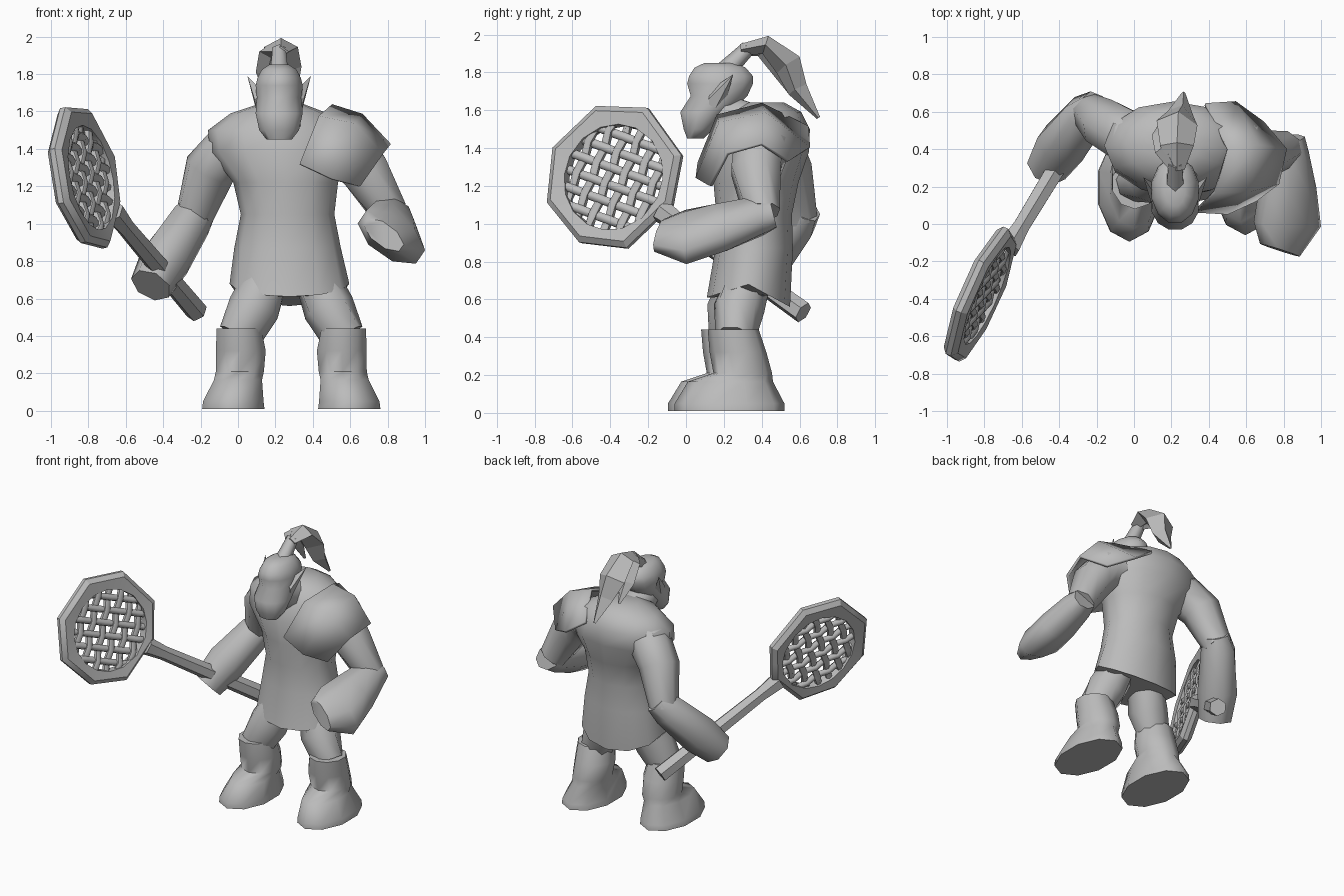
import bpy, bmesh, math
from mathutils import Vector as V

if "Cube" in bpy.data.objects:
    bpy.data.objects.remove(bpy.data.objects["Cube"])

grey = bpy.data.materials.new("plain grey")
grey.use_nodes = True
grey.diffuse_color = (0.5, 0.5, 0.5, 1)
grey.node_tree.nodes["Principled BSDF"].inputs["Base Color"].default_value = (0.5, 0.5, 0.5, 1)
Z = V((0, 0, 1))


def finish(name, bm, smooth=60):
    bmesh.ops.recalc_face_normals(bm, faces=bm.faces)
    me = bpy.data.meshes.new(name)
    bm.to_mesh(me)
    bm.free()
    me.materials.append(grey)
    ob = bpy.data.objects.new(name, me)
    bpy.context.collection.objects.link(ob)
    if smooth:
        bpy.ops.object.select_all(action='DESELECT')
        ob.select_set(True)
        bpy.context.view_layer.objects.active = ob
        bpy.ops.object.shade_smooth_by_angle(angle=math.radians(smooth))
    return ob


def bridge(bm, rings, closed=True):
    """Quads between successive rows of vertices."""
    for a, b in zip(rings, rings[1:]):
        n = len(a)
        for i in range(n if closed else n - 1):
            j = (i + 1) % n
            bm.faces.new((a[i], a[j], b[j], b[i]))


def loft(name, sections, n=10, level=False, smooth=60, turn=0.5, roll=0):
    """Rings (x, y, z, half width, half depth) along a path; level rings stay horizontal."""
    bm = bmesh.new()
    pts = [V(s[:3]) for s in sections]
    rings = []
    c, r = math.cos(math.radians(roll)), math.sin(math.radians(roll))
    for k, s in enumerate(sections):
        t = (pts[min(k + 1, len(pts) - 1)] - pts[max(k - 1, 0)]).normalized()
        u, v = V((1, 0, 0)), V((0, 1, 0))
        if not level:
            u = t.cross(Z).normalized()
            v = u.cross(t)
        u, v = u * c + v * r, v * c - u * r
        ring = []
        for i in range(n):
            a = math.tau * (i + turn) / n
            ring.append(bm.verts.new(pts[k] + u * s[3] * math.cos(a) + v * s[4] * math.sin(a)))
        rings.append(ring)
    bridge(bm, rings)
    bm.faces.new(rings[0])
    bm.faces.new(rings[-1])
    return finish(name, bm, smooth)


def tube(name, path, n=8, **kw):
    return loft(name, [(x, y, z, r, r) for x, y, z, r in path], n, **kw)


# Tunic, with the hem dipping in the middle of front and back
tunic = loft("tunic", [
    (.275, .33, .68, .32, .22), (.265, .36, .87, .285, .205), (.265, .36, 1.05, .25, .2),
    (.255, .37, 1.22, .28, .225), (.23, .4, 1.38, .38, .25), (.21, .42, 1.5, .37, .235),
    (.22, .42, 1.59, .26, .19), (.23, .42, 1.64, .12, .1)], 12, level=True, turn=0)
for v in tunic.data.vertices:
    if v.co.z < .7:
        away = (v.co.y - .33) / .22
        v.co.z -= abs(away) * .07 + max(away, 0) * .05

# Head and neck
tube("neck", [(.22, .14, 1.61, .1), (.23, .36, 1.5, .14)])
loft("head", [
    (.22, .05, 1.45, .07, .045), (.22, .065, 1.5, .11, .08), (.22, .1, 1.59, .13, .135),
    (.22, .175, 1.675, .125, .155), (.22, .18, 1.74, .13, .18), (.22, .185, 1.78, .12, .175),
    (.22, .18, 1.825, .095, .14), (.22, .18, 1.85, .055, .085)], 12, level=True)
for side, label in ((1, "left"), (-1, "right")):
    bm = bmesh.new()
    for x, y, z in ((.11, .13, 1.56), (.09, .13, 1.71), (.17, .25, 1.79), (.1, .21, 1.64), (.13, .12, 1.66)):
        bm.verts.new((.22 + side * x, y, z))
    bmesh.ops.convex_hull(bm, input=bm.verts)
    finish(label + "_ear", bm, 0)

# Topknot and ponytail
tube("topknot", [(.22, .2, 1.8, .055), (.22, .33, 1.93, .04)], 6)
loft("ponytail", [
    (.23, .29, 1.92, .04, .03), (.23, .42, 1.945, .09, .05), (.23, .54, 1.84, .11, .075),
    (.25, .59, 1.71, .07, .055), (.265, .7, 1.56, .01, .01)], 4, smooth=0, turn=0)
loft("hair_strand", [
    (.21, .31, 1.92, .03, .03), (.17, .4, 1.92, .06, .04), (.15, .48, 1.81, .055, .03),
    (.16, .56, 1.68, .01, .01)], 4, smooth=0, turn=0)

# Legs and boots, mirrored about the body's centre line; the right leg stands slightly ahead
for side, label, ahead in ((1, "left", 0), (-1, "right", .035)):
    def ring(d, y, z, a, b):
        return (.285 + side * d, y - ahead, z, a, b)
    loft(label + "_thigh", [ring(.13, .34, .72, .12, .12), ring(.2, .28, .55, .135, .14),
                            ring(.275, .26, .4, .105, .12)], 8)
    loft(label + "_boot", [
        ring(.31, .23, .01, .175, .29), ring(.31, .23, .05, .17, .29), ring(.285, .235, .165, .135, .225),
        ring(.275, .3, .21, .135, .155), ring(.27, .275, .32, .14, .15),
        ring(.28, .25, .44, .125, .135)], 10, level=True)

# Arms: sleeve plus flared gauntlet
tube("right_upper_arm", [
    (.1, .43, 1.43, .15), (-.04, .47, 1.4, .15), (-.15, .53, 1.29, .14), (-.24, .6, 1.02, .1)])
tube("right_gauntlet", [
    (-.2, .63, 1.08, .09), (-.26, .58, 1.01, .12), (-.39, .42, .81, .14), (-.465, .3, .67, .115)], 7)
tube("left_upper_arm", [(.5, .42, 1.43, .15), (.58, .4, 1.41, .15), (.68, .37, 1.28, .14), (.81, .4, 1.06, .1)])
loft("left_gauntlet", [
    (.82, .46, 1.06, .1, .08), (.82, .38, 1.04, .12, .105), (.82, .18, .98, .17, .12),
    (.82, .0, .93, .205, .115), (.78, -.14, .94, .13, .06)], 8, roll=35)

# Shoulder pad: rows from the neck outwards, each arching front to back
rows = (
    ((.33, .07, 1.32), (.43, .17, 1.57), (.5, .4, 1.63), (.38, .64, 1.51)),
    ((.5, .06, 1.24), (.62, .18, 1.53), (.66, .42, 1.58), (.54, .65, 1.4)),
    ((.65, .13, 1.2), (.77, .22, 1.37), (.81, .4, 1.42), (.69, .54, 1.33)))
bm = bmesh.new()
bridge(bm, [[bm.verts.new(p) for p in row] for row in rows], closed=False)
pad = finish("shoulder_pad", bm)
plate = pad.modifiers.new("thickness", 'SOLIDIFY')
plate.thickness = .02
plate.offset = 0

# Racket frame: an octagon with a round opening, lying in a tilted plane
centre = V((-.815, -.37, 1.24))
along = V((-.43, -.73, .525)).normalized()
normal = V((1, -.43, .2)).normalized()
across = normal.cross(along).normalized()
normal = along.cross(across)
corners = [V((0, y, z)) for y, z in (
    (-.47, 1.62), (-.2, 1.61), (-.02, 1.36), (-.07, 1.1),
    (-.31, .87), (-.56, .9), (-.73, 1.11), (-.7, 1.4))]
outline = []
for a, b in zip(corners, corners[1:] + corners[:1]):
    for p in (a, (a + b) / 2):
        d = p - centre
        d.x = -(normal.y * d.y + normal.z * d.z) / normal.x
        outline.append(d)
opening = .285
bm = bmesh.new()
layers = []
for shape, offset in ((1, .015), (.92, .042), (0, .035), (0, -.035), (.92, -.042), (1, -.015)):
    layers.append([bm.verts.new(centre + normal * offset + (d * shape if shape else d.normalized() * opening))
                   for d in outline])
bridge(bm, layers + layers[:1])
finish("racket_frame", bm, 30)

# Woven strings, turned a little from the handle, passing over and under each other
swing = math.radians(14)
first = along * math.cos(swing) + across * math.sin(swing)
second = across * math.cos(swing) - along * math.sin(swing)
step, count = .088, 6
slots = [(i - (count - 1) / 2) * step for i in range(count)]
for main, other, phase, label in ((first, second, 0, "long"), (second, first, 1, "cross")):
    for i, s in enumerate(slots):
        half = math.sqrt((opening + .02) ** 2 - s * s)
        stops = [(q, 1 if (i + j + phase) % 2 else -1) for j, q in enumerate(slots) if abs(q) < half - .03]
        stops = [(-half, 0)] + stops + [(half, 0)]
        path = [(*(centre + other * s + main * q + normal * h * .012), .024) for q, h in stops]
        tube(f"{label}_string_{i + 1}", path, 6)

# Racket handle
grip = V((-.22, .62, .53))
neck = centre - along * .33
tube("racket_handle", [
    (*grip, .06), (*grip.lerp(neck, .5), .055), (*grip.lerp(neck, .85), .05), (*neck, .065)], 6, smooth=30)
